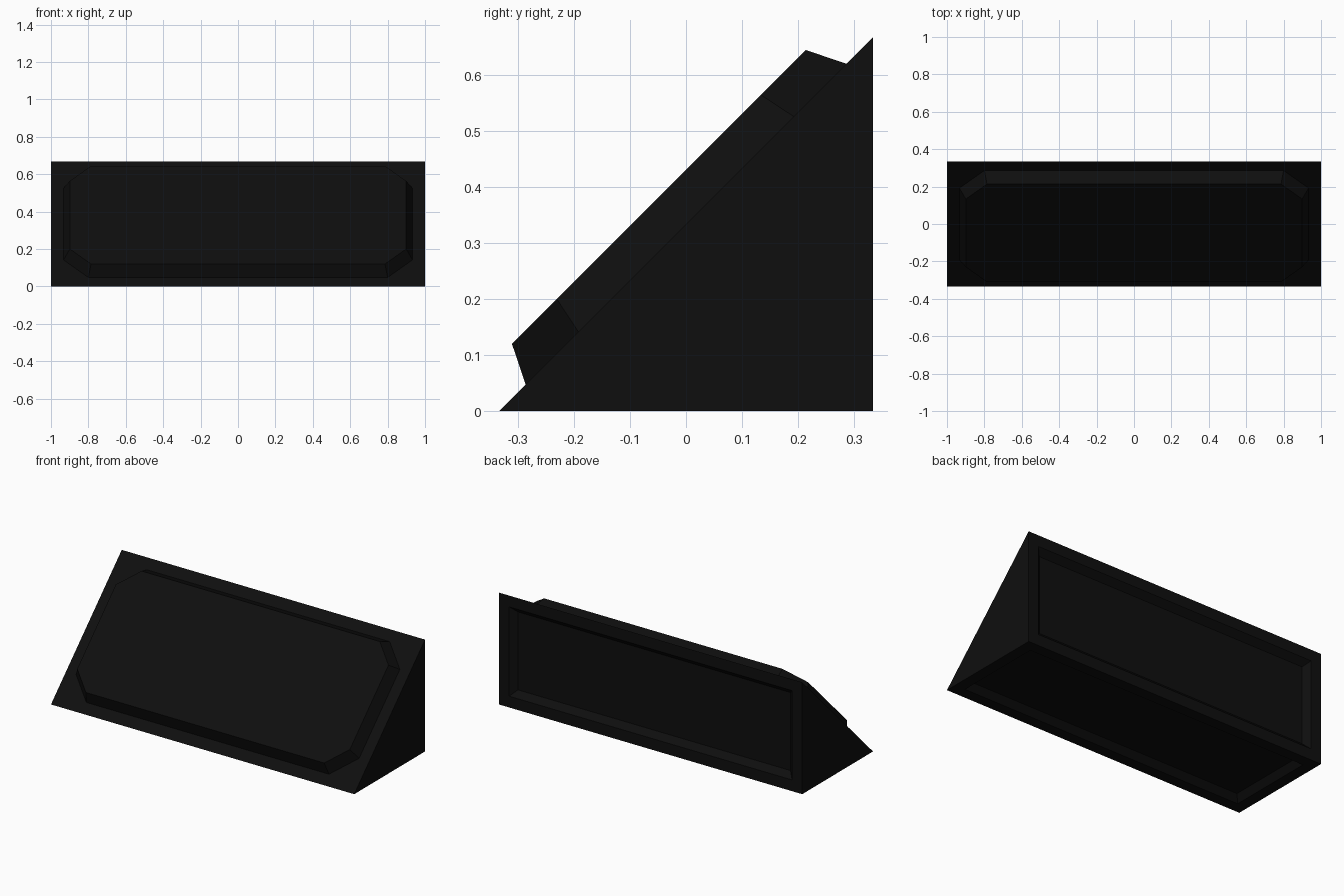
import bpy, bmesh
from math import radians
from mathutils import Matrix, Vector

cube = bpy.data.objects.get("Cube")
if cube:
    bpy.data.objects.remove(cube)

black = bpy.data.materials.new("matte black")
black.use_nodes = True
COLOR = (0.0045, 0.0045, 0.0045, 1)
black.diffuse_color = COLOR
black.node_tree.nodes["Principled BSDF"].inputs["Base Color"].default_value = COLOR

HALF = 1 / 3        # half depth of the wedge
HEIGHT = 2 / 3
MARGIN = 0.067      # frame width left around every panel
STEP = 0.034        # width of the sloped panel borders


def finish(bm, name):
    mesh = bpy.data.meshes.new(name)
    bm.to_mesh(mesh)
    bm.free()
    mesh.materials.append(black)
    obj = bpy.data.objects.new(name, mesh)
    bpy.context.collection.objects.link(obj)
    return obj


# Wedge body: triangular profile extruded along x
bm = bmesh.new()
profile = [(-HALF, 0), (HALF, 0), (HALF, HEIGHT)]
side = bm.faces.new([bm.verts.new((-1, y, z)) for y, z in profile])
ext = bmesh.ops.extrude_face_region(bm, geom=[side], use_keep_orig=True)
bmesh.ops.translate(bm, vec=(2, 0, 0),
                    verts=[g for g in ext["geom"] if isinstance(g, bmesh.types.BMVert)])
bmesh.ops.recalc_face_normals(bm, faces=bm.faces[:])
bm.normal_update()

# Framed recesses with sloped borders in the back and the underside
for direction in (Vector((0, 1, 0)), Vector((0, 0, -1))):
    face = max(bm.faces, key=lambda f: (round(f.normal.dot(direction), 3), f.calc_area()))
    bmesh.ops.inset_individual(bm, faces=[face], thickness=MARGIN, use_even_offset=True)
    bmesh.ops.inset_individual(bm, faces=[face], thickness=STEP, depth=-STEP,
                               use_even_offset=True)
finish(bm, "wedge_body")

# Raised panel with clipped corners on the sloping front
bm = bmesh.new()
w, h, cut = 1 - MARGIN, HALF * 2 ** 0.5 - MARGIN, 0.133
outline = [(w, h - cut), (w - cut, h), (cut - w, h), (-w, h - cut),
           (-w, cut - h), (cut - w, -h), (w - cut, -h), (w, cut - h)]
panel = bm.faces.new([bm.verts.new((x, y, 0)) for x, y in outline])
bm.normal_update()
bmesh.ops.inset_individual(bm, faces=[panel], thickness=STEP, depth=0.0686,
                           use_even_offset=True)
obj = finish(bm, "raised_front_panel")
obj.matrix_world = Matrix.Translation((0, 0, HALF)) @ Matrix.Rotation(radians(45), 4, "X")
